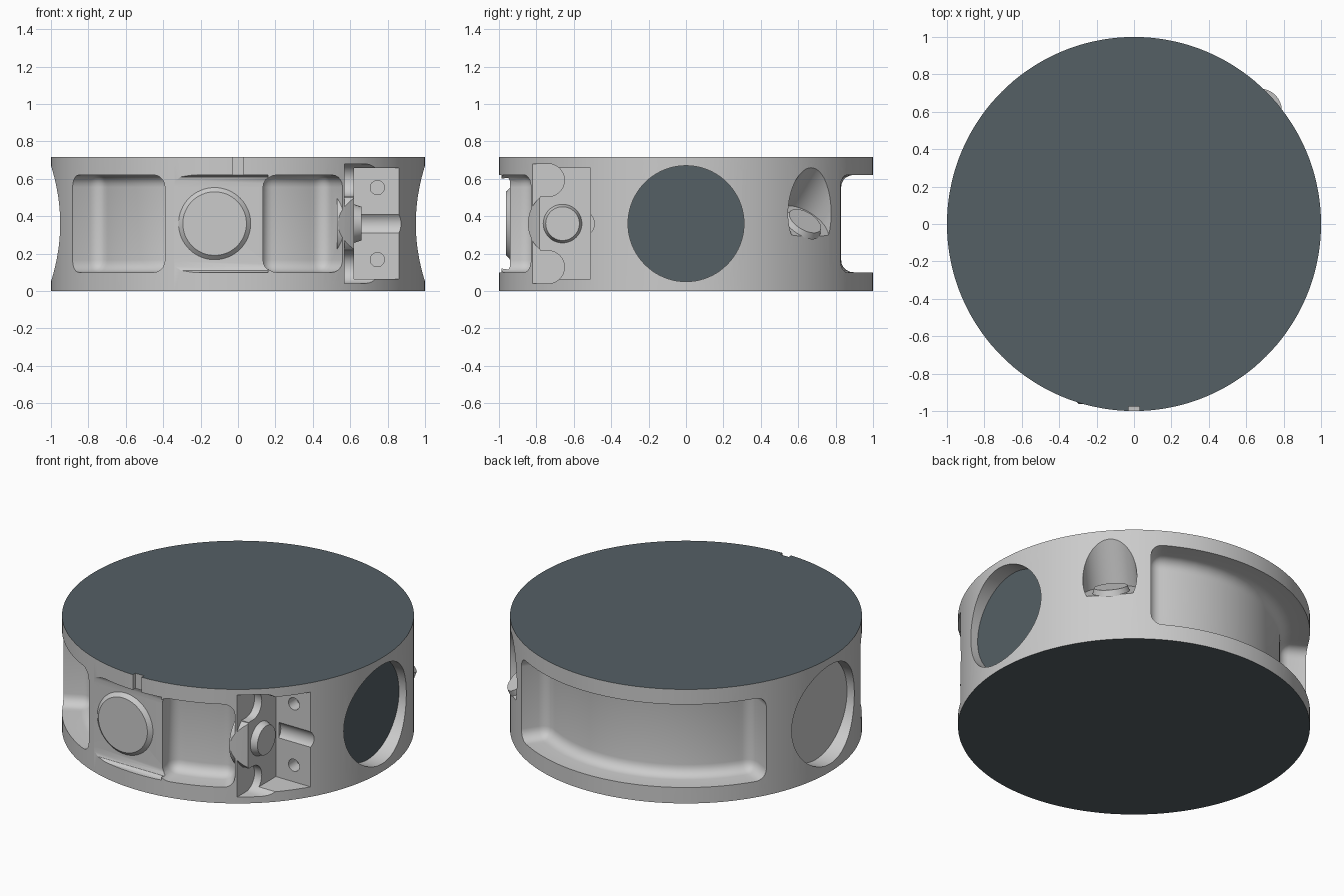
import bpy, bmesh
from math import radians, cos, sin, pi
from mathutils import Vector

if "Cube" in bpy.data.objects:
    bpy.data.objects.remove(bpy.data.objects["Cube"])

H = 0.715            # body height
MID = 0.36           # height of the port centres


def finish(name, bm):
    bmesh.ops.recalc_face_normals(bm, faces=bm.faces)
    mesh = bpy.data.meshes.new(name)
    bm.to_mesh(mesh)
    bm.free()
    ob = bpy.data.objects.new(name, mesh)
    bpy.context.collection.objects.link(ob)
    return ob


def cone(name, base, direction, r1, r2, length, seg=64):
    """Cylinder or frustum starting at base and running along direction."""
    bm = bmesh.new()
    bmesh.ops.create_cone(bm, cap_ends=True, segments=seg, radius1=r1, radius2=r2, depth=length)
    d = Vector(direction).normalized()
    bm.transform(d.to_track_quat('Z', 'Y').to_matrix().to_4x4())
    bmesh.ops.translate(bm, verts=bm.verts, vec=Vector(base) + d * length / 2)
    return finish(name, bm)


def prism(name, x0, x1, profile):
    """Extrude a (y, z) profile along x."""
    bm = bmesh.new()
    face = bm.faces.new([bm.verts.new((x0, y, z)) for y, z in profile])
    ext = bmesh.ops.extrude_face_region(bm, geom=[face])
    verts = [v for v in ext['geom'] if isinstance(v, bmesh.types.BMVert)]
    bmesh.ops.translate(bm, verts=verts, vec=(x1 - x0, 0, 0))
    return finish(name, bm)


def rect(y0, y1, z0, z1):
    return [(y0, z0), (y1, z0), (y1, z1), (y0, z1)]


def sector(name, a0, a1, fillet=0.065, r0=0.83, r1=1.15, z0=0.10, z1=0.62):
    """Curved pocket cutter with rounded corners and floor."""
    bm = bmesh.new()
    n = max(3, round((a1 - a0) / 6))
    rings = []
    for i in range(n + 1):
        a = radians(a0 + (a1 - a0) * i / n)
        rings.append([bm.verts.new((r * cos(a), r * sin(a), z))
                      for r, z in ((r0, z0), (r1, z0), (r1, z1), (r0, z1))])
    for p, q in zip(rings, rings[1:]):
        for k in range(4):
            bm.faces.new((p[k], p[(k + 1) % 4], q[(k + 1) % 4], q[k]))
    edges = [bm.edges.get((p[k], q[k])) for p, q in zip(rings, rings[1:]) for k in (0, 3)]
    for e in (rings[0], rings[-1]):
        bm.faces.new(e)
        edges += [bm.edges.get(pair) for pair in ((e[0], e[3]), (e[0], e[1]), (e[3], e[2]))]
    bmesh.ops.recalc_face_normals(bm, faces=bm.faces)
    bmesh.ops.bevel(bm, geom=edges, offset=fillet, offset_type='OFFSET', segments=5,
                    profile=0.5, affect='EDGES', clamp_overlap=True)
    return finish(name, bm)


def cut(target, cutter, keep=False):
    mod = target.modifiers.new("cut", 'BOOLEAN')
    mod.operation, mod.solver, mod.object = 'DIFFERENCE', 'EXACT', cutter
    bpy.context.view_layer.objects.active = target
    bpy.ops.object.modifier_apply(modifier=mod.name)
    if not keep:
        bpy.data.objects.remove(cutter)


dark = bpy.data.materials.new("dark_slate")
dark.diffuse_color = (0.09, 0.115, 0.13, 1)
dark.use_nodes = True
dark.node_tree.nodes["Principled BSDF"].inputs["Base Color"].default_value = dark.diffuse_color
grey = bpy.data.materials.new("grey")

# main drum
body = cone("drum_body", (0, 0, 0), (0, 0, 1), 1, 1, H, 144)
body.data.materials.append(grey)
body.data.materials.append(dark)

# round side ports
for s in (-1, 1):
    cut(body, cone("side_port", (s * 0.9, 0, MID), (s, 0, 0), 0.31, 0.31, 0.3, 80))

# back and front-left pockets
cut(body, sector("back_pocket", 55.6, 152.2))
cut(body, sector("left_pocket", 207.8, 247))

# front pocket, leaving a round boss beside the bracket notch
boss = cone("boss_keep", (0.53, -0.66, MID), (1, 0, 0), 0.185, 0.185, 0.2)
pocket = sector("front_pocket", -81.9, -56)
cut(pocket, boss, keep=True)
cut(body, pocket)
relief = prism("boss_relief", 0.57, 0.75, rect(-1.1, -0.78, 0.21, 0.51))
cut(relief, boss)
cut(body, relief)

# flat front pad with softened upper and lower edges
half = [(-1.1, -0.26), (-0.97, -0.26), (-0.952, -0.25), (-0.942, -0.23), (-0.94, -0.2)]
pad = half + [(y, -z) for y, z in reversed(half)]
cut(body, prism("front_pad", -0.45, 0.16, [(y, z + MID) for y, z in pad]))

# bracket notch, round-ended slots, groove and bolt holes
cut(body, prism("bracket_notch", 0.62, 1.2, rect(-1.2, -0.51, 0.063, 0.657)))
for s in (-1, 1):
    zc = MID + s * 0.2325
    arc = [(-0.7375 + 0.0875 * cos(t), zc + 0.0875 * sin(t))
           for t in (-pi / 2 + pi * i / 20 for i in range(21))]
    cut(body, prism("slot", 0.57, 1.2, [(-1.2, zc - 0.0875)] + arc + [(-1.2, zc + 0.0875)]))
    cut(body, cone("bolt_hole", (0.745, -0.6, MID + s * 0.1925), (0, 1, 0), 0.038, 0.038, 0.17, 24))
cut(body, cone("groove", (0.64, -0.56, MID), (1, 0, 0), 0.07, 0.07, 0.4, 32))

# index notch on the top rim
cut(body, prism("index_notch", -0.03, 0.03, rect(-1.1, -0.975, 0.61, 0.8)))

# inclined pocket at the back right
az, tilt = radians(42), radians(48)
axis = Vector((cos(tilt) * cos(az), cos(tilt) * sin(az), sin(tilt)))
floor = Vector((0.932 * cos(az), 0.932 * sin(az), 0.352))
cut(body, cone("inclined_pocket", floor, axis, 0.155, 0.155, 0.6))

# dark end faces and right port face
for p in body.data.polygons:
    c, nrm = p.center, p.normal
    ends = abs(nrm.z) > 0.99 and (c.z < 0.001 or c.z > H - 0.001)
    port = nrm.x > 0.99 and abs(c.x - 0.9) < 0.005
    p.material_index = 1 if ends or port else 0

# raised chamfered port discs
parts = [
    body,
    cone("front_port_disc", (-0.125, -0.938, MID), (0, -1, 0), 0.195, 0.17, 0.024),
    cone("bracket_port_disc", (0.615, -0.66, MID), (1, 0, 0), 0.105, 0.09, 0.045),
    cone("inclined_port_disc", floor - axis * 0.005, axis, 0.108, 0.095, 0.035),
]

for ob in bpy.context.scene.objects:
    ob.select_set(ob in parts)
bpy.context.view_layer.objects.active = body
bpy.ops.object.shade_smooth_by_angle(angle=radians(30))
